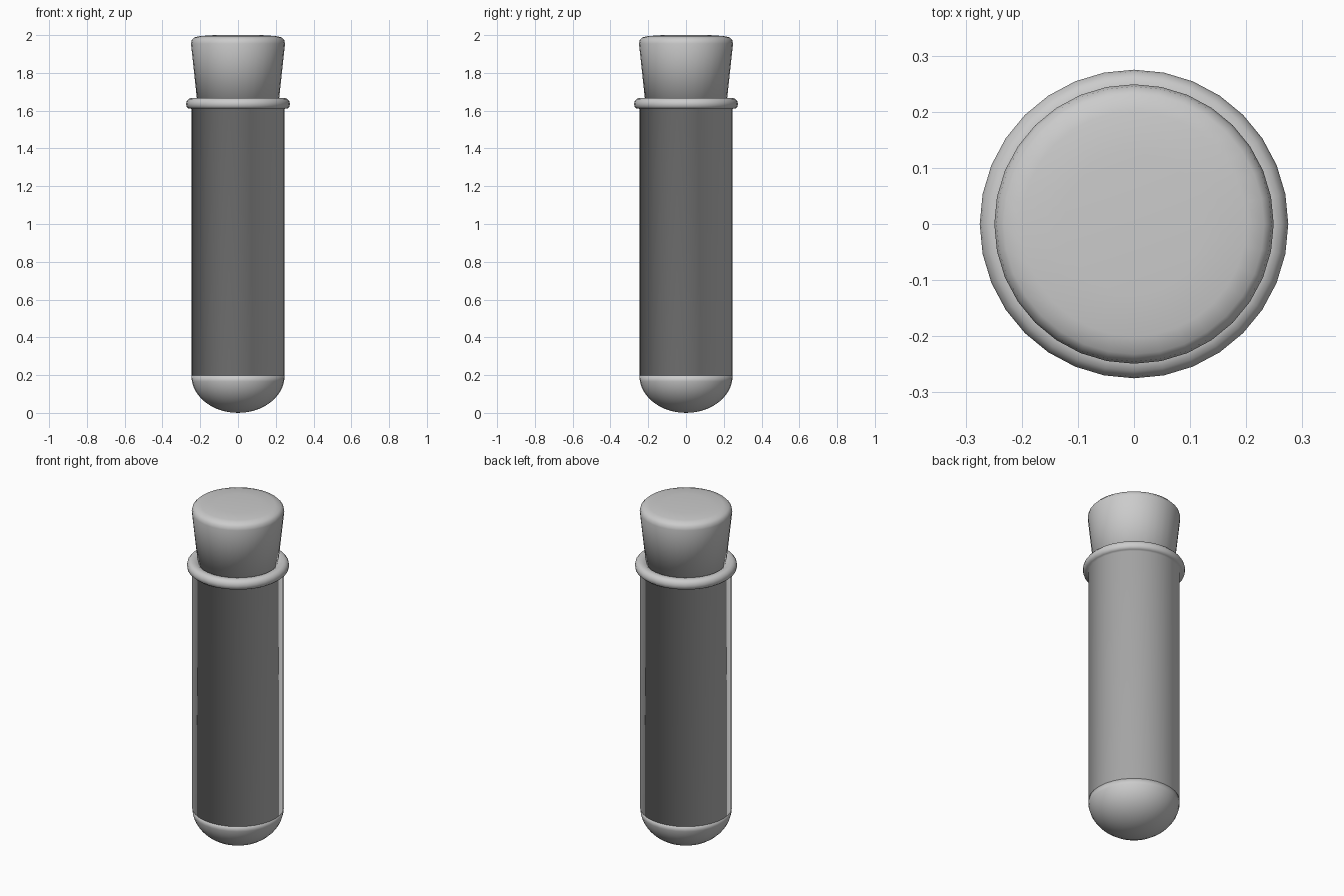
import bpy, bmesh
from math import sin, cos, pi, tau

SIDES = 32

cube = bpy.data.objects.get("Cube")
if cube:
    bpy.data.objects.remove(cube, do_unlink=True)

# Single plain grey for every part
grey = bpy.data.materials.new("mid_grey")
grey.use_nodes = True
colour = (0.6, 0.6, 0.6, 1)
grey.diffuse_color = colour
grey.node_tree.nodes["Principled BSDF"].inputs["Base Color"].default_value = colour


def lathe(name, profile):
    """Revolve (radius, height) points about the z axis, fully smooth."""
    bm = bmesh.new()
    verts = [bm.verts.new((0, r, z)) for r, z in profile]
    edges = [bm.edges.new(pair) for pair in zip(verts, verts[1:])]
    bmesh.ops.spin(bm, geom=verts + edges, cent=(0, 0, 0), axis=(0, 0, 1),
                   angle=tau, steps=SIDES, use_duplicate=False)
    bmesh.ops.remove_doubles(bm, verts=bm.verts, dist=0.0005)
    bmesh.ops.recalc_face_normals(bm, faces=bm.faces)
    mesh = bpy.data.meshes.new(name)
    bm.to_mesh(mesh)
    bm.free()
    mesh.materials.append(grey)
    mesh.shade_smooth()
    bpy.context.collection.objects.link(bpy.data.objects.new(name, mesh))


RADIUS, DOME = 0.247, 0.197

# Rounded bottom of the tube, closed across its rim
arc = [i * pi / 20 for i in range(11)]
lathe("tube_bottom", [(RADIUS * sin(a), DOME * (1 - cos(a))) for a in arc] + [(0, DOME)])

# Straight wall with a floor, flaring into the rounded lip around the mouth
lathe("tube_wall_and_lip", [(0, DOME), (RADIUS, DOME), (RADIUS, 1.61),
                            (0.262, 1.611), (0.273, 1.622), (0.275, 1.637),
                            (0.272, 1.65), (0.262, 1.662), (0.247, 1.667),
                            (0.225, 1.664), (0.205, 1.65), (0, 1.65)])

# Tapered stopper with softened top edge
lathe("stopper", [(0, 1.61), (0.212, 1.61), (0.249, 1.955), (0.245, 1.974),
                  (0.232, 1.988), (0.2, 1.995), (0.125, 2.0), (0, 2.0)])
